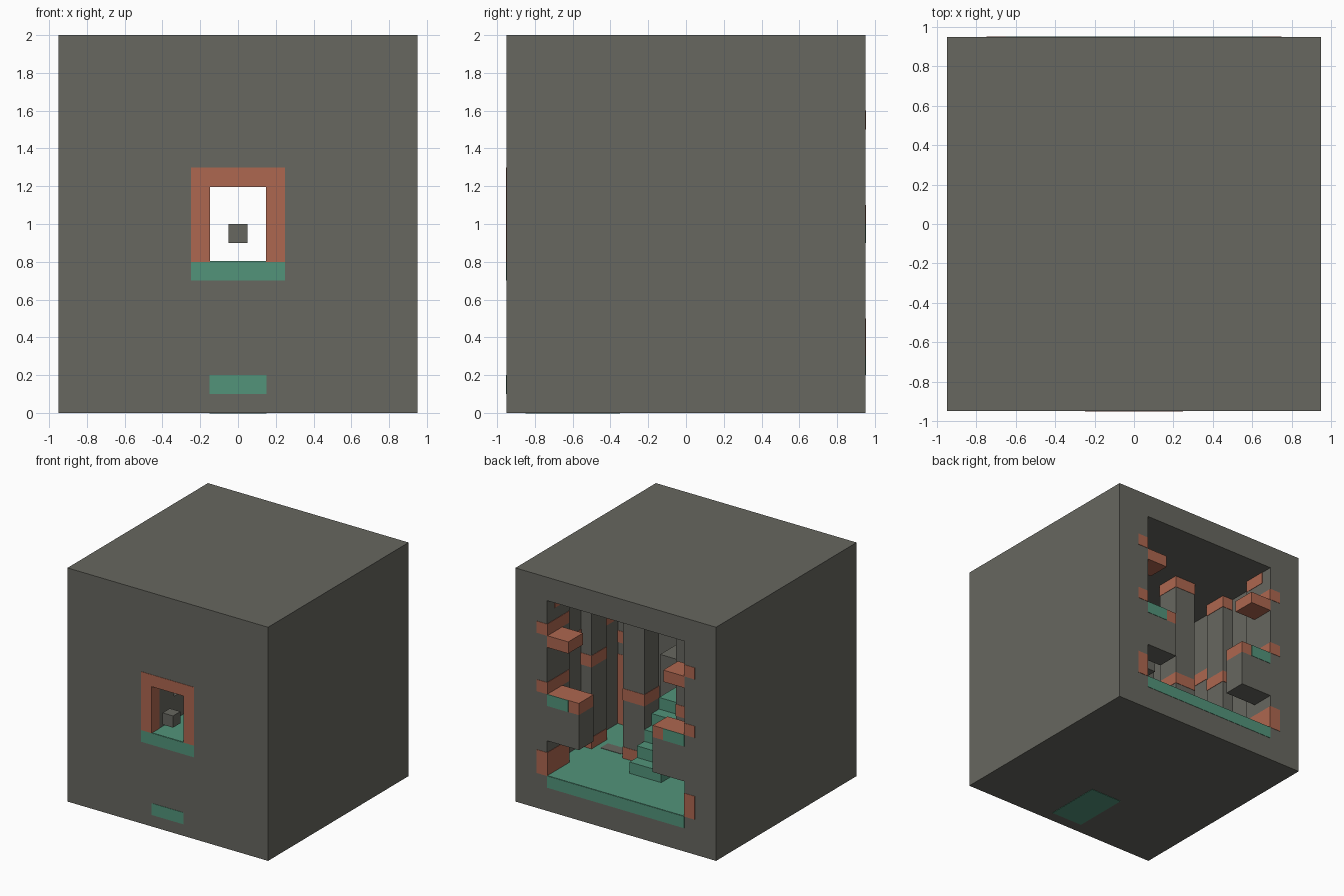
import bpy

cube = bpy.data.objects.get("Cube")
if cube:
    bpy.data.objects.remove(cube)


def material(name, rgb):
    m = bpy.data.materials.new(name)
    m.use_nodes = True
    m.diffuse_color = (*rgb, 1)
    m.node_tree.nodes["Principled BSDF"].inputs["Base Color"].default_value = (*rgb, 1)
    return m


STONE = material("grey stone", (0.135, 0.135, 0.115))
CLAY = material("orange clay", (0.42, 0.135, 0.08))
MOSS = material("green floor", (0.085, 0.295, 0.195))
PAINT = 0.003
FLOOR, CEILING = 0.3, 1.8


def box(name, x, y, z, mat, grow=0.0):
    """Axis-aligned box from three (low, high) ranges."""
    lo = [r[0] - grow for r in (x, y, z)]
    hi = [r[1] + grow for r in (x, y, z)]
    verts = [(a, b, c) for a in (lo[0], hi[0]) for b in (lo[1], hi[1]) for c in (lo[2], hi[2])]
    faces = [(0, 1, 3, 2), (4, 6, 7, 5), (0, 4, 5, 1), (2, 3, 7, 6), (0, 2, 6, 4), (1, 5, 7, 3)]
    mesh = bpy.data.meshes.new(name)
    mesh.from_pydata(verts, [], faces)
    mesh.materials.append(mat)
    obj = bpy.data.objects.new(name, mesh)
    bpy.context.collection.objects.link(obj)
    return obj


def pair(name, x, y, z, mat, grow=0.0):
    """The same box on both sides of the centre."""
    box("left_" + name, x, y, z, mat, grow)
    box("right_" + name, (-x[1], -x[0]), y, z, mat, grow)


# Outer block, hollowed by the hall, the back opening and the front window
shell = box("outer_block", (-0.95, 0.95), (-0.95, 0.95), (0, 2), STONE)
cutters = [
    box("hall_cutter", (-0.75, 0.75), (-0.65, 0.65), (FLOOR, CEILING), STONE),
    box("opening_cutter", (-0.65, 0.65), (0.6, 1.1), (FLOOR, CEILING), STONE),
    box("window_cutter", (-0.15, 0.15), (-1.1, -0.6), (0.8, 1.2), STONE),
]
for c in cutters:
    mod = shell.modifiers.new(c.name, "BOOLEAN")
    mod.operation = "DIFFERENCE"
    mod.solver = "EXACT"
    mod.object = c
bpy.context.view_layer.update()
graph = bpy.context.evaluated_depsgraph_get()
hollow = bpy.data.meshes.new_from_object(shell.evaluated_get(graph))
shell.modifiers.clear()
shell.data = hollow
for c in cutters:
    bpy.data.objects.remove(c)

# Window frame, sill and the small block in the window
FACE = (-0.95 - PAINT, -0.95 + PAINT)
pair("window_frame", (0.15, 0.25), FACE, (0.8, 1.3), CLAY)
box("window_lintel", (-0.15, 0.15), FACE, (1.2, 1.3), CLAY)
box("window_sill_front", (-0.25, 0.25), FACE, (0.7, 0.8), MOSS)
pair("window_jamb", (0.15 - PAINT, 0.15 + PAINT), (-0.95, -0.85), (0.8, 1.2), CLAY)
box("window_soffit", (-0.15, 0.15), (-0.95, -0.85), (1.2 - PAINT, 1.2 + PAINT), CLAY)
box("window_floor", (-0.15, 0.15), (-0.95, -0.65), (0.8 - PAINT, 0.8 + PAINT), MOSS)
box("window_block", (-0.05, 0.05), (-0.95, -0.85), (0.9, 1.0), STONE)

# Painted strips at the foot of the front and on the underside
box("front_strip", (-0.15, 0.15), FACE, (0.1, 0.2), MOSS)
box("underside_panel", (-0.15, 0.15), (-0.85, -0.35), (-PAINT, PAINT), MOSS)

# Hall floor, with stone bands between the pillars
box("hall_floor", (-0.75, 0.75), (-0.65, 0.65), (FLOOR - PAINT, FLOOR + PAINT), MOSS)
box("opening_floor", (-0.65, 0.65), (0.65, 0.95), (FLOOR - PAINT, FLOOR + PAINT), MOSS)
BACK = (0.95 - PAINT, 0.95 + PAINT)
box("threshold", (-0.65, 0.65), BACK, (0.2, 0.3), MOSS)
pair("floor_band", (0.4, 0.6), (0.2, 0.3), (FLOOR, FLOOR + 2 * PAINT), STONE)

# Trim on the back face and on the sides of the opening
JAMB = (0.65 - PAINT, 0.65 + PAINT)
for z in ((0.3, 0.5), (1.0, 1.1), (1.5, 1.6)):
    pair("back_trim", (0.65, 0.75), BACK, z, CLAY)
    pair("opening_trim", JAMB, (0.65, 0.95), z, CLAY)
pair("opening_top_trim", JAMB, (0.65, 0.85), (1.7, 1.8), CLAY)

# Brackets in the back opening
pair("upper_bracket", (0.45, 0.65), (0.75, 0.95), (1.4, 1.5), CLAY)
pair("lower_bracket", (0.35, 0.65), (0.75, 0.95), (0.6, 0.9), STONE)
pair("lower_bracket_cap", (0.35, 0.65), (0.75, 0.95), (0.9, 1.0), CLAY)
pair("bracket_patch", (0.45, 0.65), BACK, (0.9, 1.0), MOSS)


def banded_column(name, x, y, bands):
    """Stone column with raised paint rings."""
    pair(name, x, y, (FLOOR, CEILING), STONE)
    for z in bands:
        pair(name + "_band", x, y, (z + PAINT, z + 0.1 - PAINT), CLAY, PAINT)


# Free pillars and wall pilasters
banded_column("pillar", (0.15, 0.35), (0.15, 0.35), (0.3, 0.8, 1.7))
for y in ((0.15, 0.35), (-0.35, -0.15)):
    banded_column("pilaster", (0.65, 0.75), y, (0.3, 1.0, 1.7))
pair("pilaster_panel", (0.65, 0.75), (-0.15 - PAINT, -0.15 + PAINT), (0.3, 0.9), CLAY)
pair("side_wall_trim", (0.75 - PAINT, 0.75 + PAINT), (-0.65, 0.65), (1.2, 1.3), CLAY)

# Parapets by the walkway, with hanging pillars above
pair("parapet", (0.15, 0.35), (-0.65, -0.15), (FLOOR, 1.0), STONE)
pair("hanging_pillar", (0.15, 0.35), (-0.35, -0.15), (1.2, CEILING), STONE)

# Stairs up to the walkway behind the window
for i in range(4):
    y = 0.55 - 0.1 * i
    box("stair_step", (-0.15, 0.15), (y - 0.1, y), (FLOOR, 0.4 + 0.1 * i), MOSS)
box("walkway", (-0.15, 0.15), (-0.65, 0.15), (FLOOR, 0.8), MOSS)
